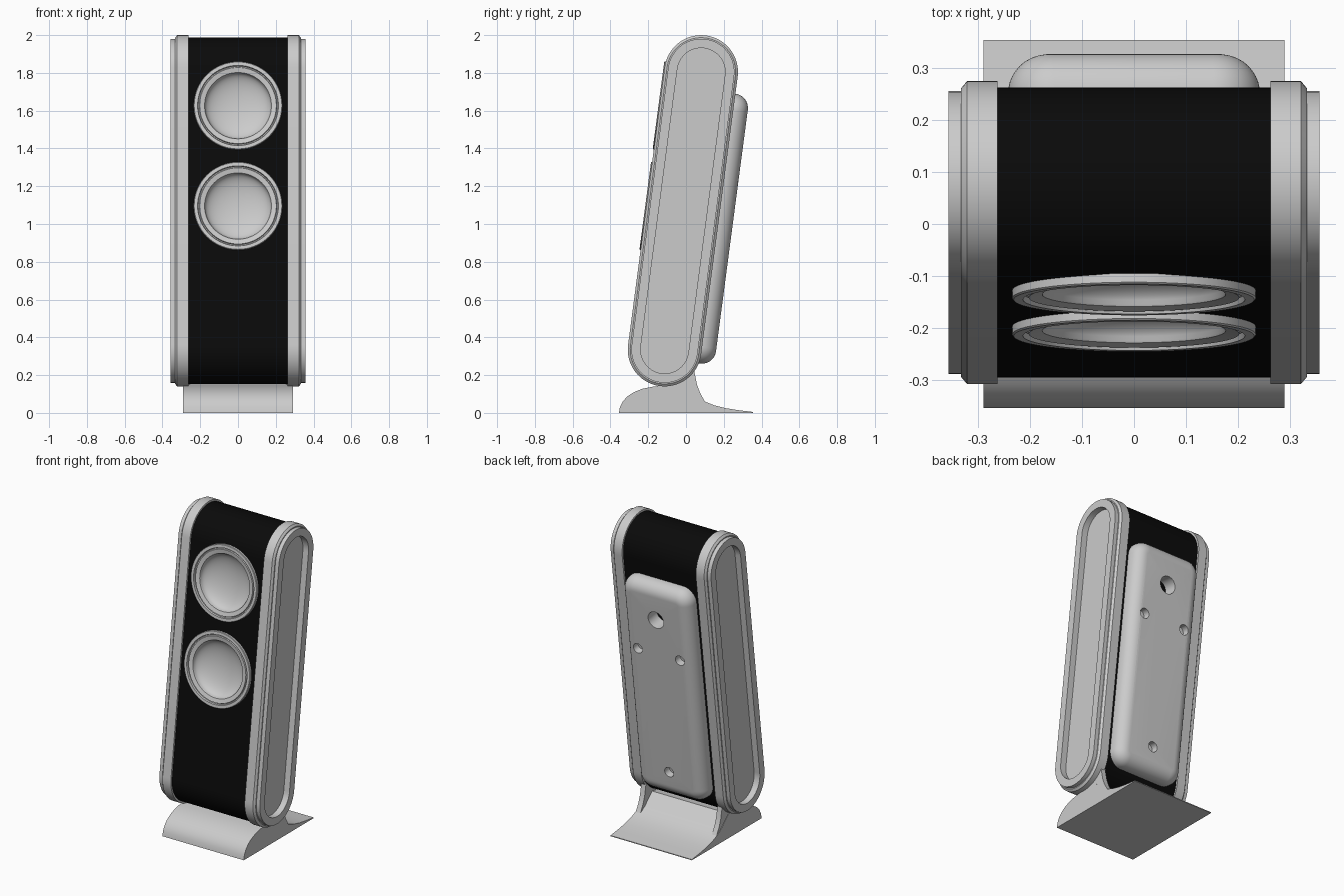
import bpy, bmesh, math
from mathutils import Vector

if "Cube" in bpy.data.objects:
    bpy.data.objects.remove(bpy.data.objects["Cube"])

TILT = 0.131          # lean of the cabinet about x
CENTRE = (0, -0.0165, 1.07)
HALF = 0.741          # half distance between the stadium arc centres
FRONT = -0.183        # front face in cabinet space

black = bpy.data.materials.new("black_shell")
black.diffuse_color = (0.003, 0.003, 0.003, 1)
black.use_nodes = True
black.node_tree.nodes["Principled BSDF"].inputs["Base Color"].default_value = black.diffuse_color


def loft(name, rings, tilted=True):
    """Skin closed rings of points and cap both ends."""
    bm = bmesh.new()
    loops = [[bm.verts.new(p) for p in ring] for ring in rings]
    n = len(loops[0])
    for a, b in zip(loops, loops[1:]):
        for i in range(n):
            bm.faces.new((a[i], a[(i + 1) % n], b[(i + 1) % n], b[i]))
    bm.faces.new(loops[0])
    bm.faces.new(loops[-1])
    bmesh.ops.recalc_face_normals(bm, faces=bm.faces)
    me = bpy.data.meshes.new(name)
    bm.to_mesh(me)
    bm.free()
    ob = bpy.data.objects.new(name, me)
    bpy.context.collection.objects.link(ob)
    if tilted:
        ob.location = CENTRE
        ob.rotation_euler.x = -TILT
    bpy.context.view_layer.update()
    return ob


def activate(ob):
    bpy.ops.object.select_all(action='DESELECT')
    ob.select_set(True)
    bpy.context.view_layer.objects.active = ob


def smooth(ob, angle=30):
    activate(ob)
    bpy.ops.object.shade_smooth_by_angle(angle=math.radians(angle))


def mirror(ob):
    ob.modifiers.new("mirror", 'MIRROR').use_axis[0] = True


def cut(ob, cutters):
    activate(ob)
    for c in cutters:
        c.hide_render = True
        m = ob.modifiers.new("cut", 'BOOLEAN')
        m.object, m.operation, m.solver = c, 'DIFFERENCE', 'EXACT'
        bpy.ops.object.modifier_apply(modifier=m.name)
    for c in cutters:
        bpy.data.objects.remove(c)


def stadium(x, r, n=32):
    pts = []
    for s in (1, -1):
        for i in range(n + 1):
            a = math.pi * i / n
            pts.append(Vector((x, s * r * math.cos(a), s * (HALF + r * math.sin(a)))))
    return pts


def circle(x, y, z, r, n=64):
    return [Vector((x + r * math.cos(2 * math.pi * i / n), y,
                    z + r * math.sin(2 * math.pi * i / n))) for i in range(n)]


def round_rect(y, zc, hx, hz, r, n=10):
    pts = []
    for q, (sx, sz) in enumerate(((1, 1), (-1, 1), (-1, -1), (1, -1))):
        for i in range(n + 1):
            a = math.pi / 2 * (q + i / n)
            pts.append(Vector((sx * (hx - r) + r * math.cos(a), y,
                               zc + sz * (hz - r) + r * math.sin(a))))
    return pts


def rod(x, y0, y1, z, r):
    return loft("cutter", [circle(x, y0, z, r), circle(x, y1, z, r)])


def extrude(name, profile, x0, x1):
    return loft(name, [[Vector((x, y, z)) for y, z in profile] for x in (x0, x1)], False)


DRIVERS = (0.536, 0.0)

# black cabinet with pockets for the drivers
cabinet = loft("cabinet", [stadium(-0.27, 0.183), stadium(0.27, 0.183)])
cut(cabinet, [rod(0, FRONT - 0.1, FRONT + 0.09, z, 0.193) for z in DRIVERS])
cabinet.data.materials.clear()
cabinet.data.materials.append(black)
smooth(cabinet)

# stepped side trims with recessed panels
trim = loft("side_trim", [stadium(x, r) for x, r in (
    (0.263, 0.17), (0.263, 0.195), (0.322, 0.195), (0.333, 0.182), (0.333, 0.176),
    (0.358, 0.176), (0.358, 0.127), (0.318, 0.127))])
mirror(trim)
smooth(trim)

# drivers: surround ring, groove and concave dish
profile = [(0.05, -0.08), (0.19, -0.08), (0.19, -0.002), (0.235, -0.002), (0.235, 0.015),
           (0.232, 0.018), (0.214, 0.018), (0.211, 0.007), (0.206, 0.007), (0.203, 0.014),
           (0.177, 0.008)]
profile += [(0.175 * math.cos(a), 0.004 - 0.065 * math.sin(a))
            for a in [math.pi / 2 * i / 12.3 for i in range(13)]]
for k, z in enumerate(DRIVERS):
    smooth(loft(f"driver_{k + 1}", [circle(0, FRONT - out, z, r) for r, out in profile]))

# rounded rear panel with a port and three screw holes
R, BACK = 0.075, 0.271
rings = [round_rect(0.175, -0.07, 0.243, 0.72, 0.09)]
for i in range(11):
    a = math.pi / 2 * i / 10
    d = R * (1 - math.cos(a))
    rings.append(round_rect(BACK - R + R * math.sin(a), -0.07, 0.243 - d, 0.72 - d, 0.09 - d))
panel = loft("rear_panel", rings)
cut(panel, [rod(0, 0.16, 0.35, 0.42, 0.055)] +
    [rod(x, 0.225, 0.35, z, 0.032) for x, z in ((0.15, 0.185), (-0.15, 0.185), (0, -0.62))])
smooth(panel)

# swept stand
base = extrude("stand", [
    (-0.355, 0), (-0.35, 0.03), (-0.335, 0.06), (-0.31, 0.088), (-0.275, 0.11), (-0.23, 0.128),
    (-0.18, 0.138), (-0.12, 0.145), (-0.06, 0.15), (-0.02, 0.157), (0.015, 0.125),
    (0.055, 0.088), (0.1, 0.06), (0.15, 0.04), (0.21, 0.025), (0.28, 0.014), (0.355, 0.005),
    (0.355, 0)], -0.29, 0.29)
smooth(base)

# rear fins cradling the cabinet
fin = extrude("stand_fin", [
    (-0.06, 0.1), (-0.06, 0.16), (0.0, 0.19), (0.042, 0.235), (0.048, 0.2), (0.058, 0.15),
    (0.075, 0.105), (0.1, 0.06), (0.05, 0.05)], 0.255, 0.288)
mirror(fin)
smooth(fin)
